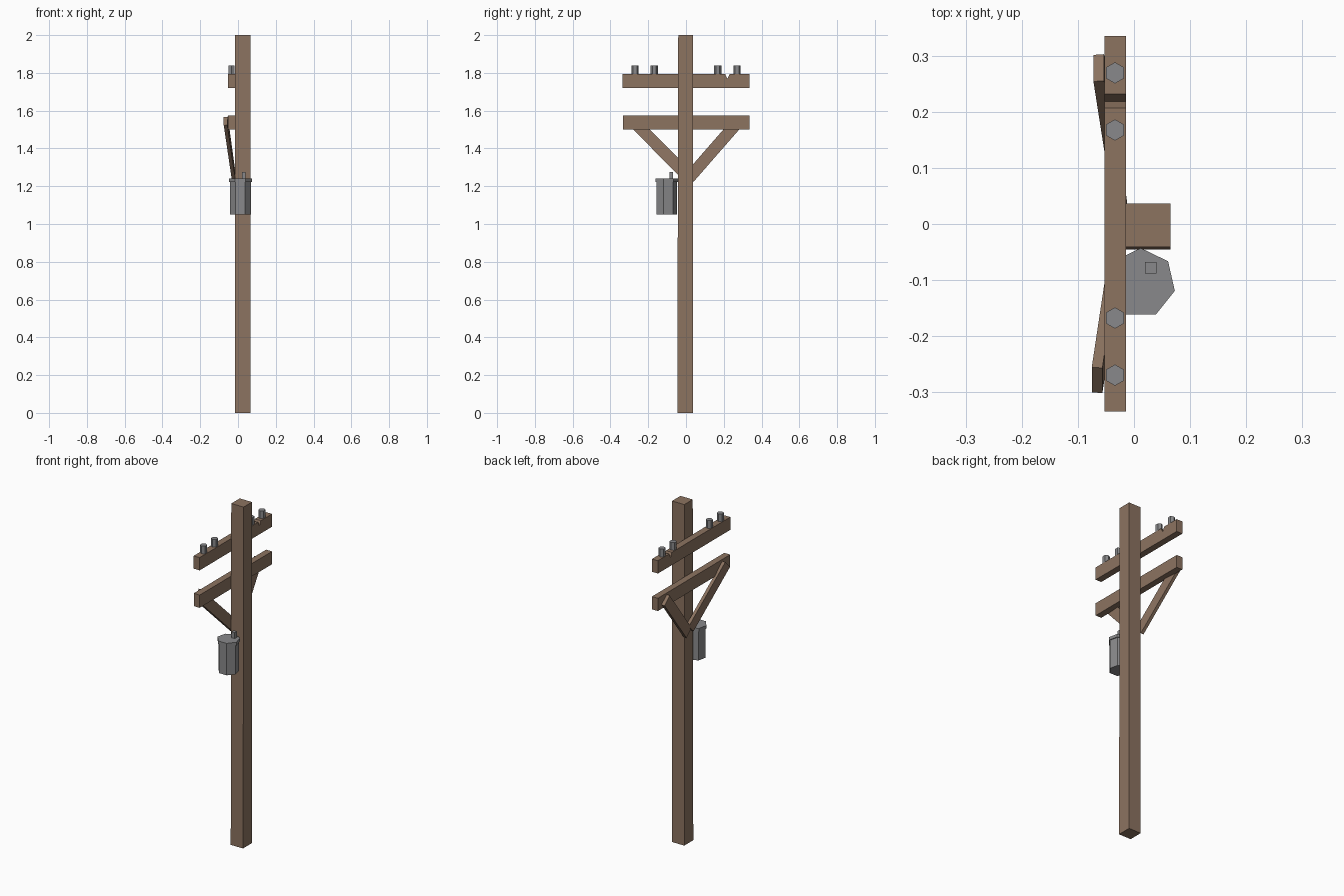
import bpy, bmesh, math
from mathutils import Vector

if "Cube" in bpy.data.objects:
    bpy.data.objects.remove(bpy.data.objects["Cube"])


def material(name, rgb):
    m = bpy.data.materials.new(name)
    m.diffuse_color = (*rgb, 1)
    m.use_nodes = True
    m.node_tree.nodes["Principled BSDF"].inputs["Base Color"].default_value = m.diffuse_color
    return m


WOOD = material("weathered_wood", (0.262, 0.172, 0.118))
METAL = material("grey_metal", (0.25, 0.25, 0.256))


def finish(name, bm, mat):
    bmesh.ops.recalc_face_normals(bm, faces=bm.faces[:])
    me = bpy.data.meshes.new(name)
    bm.to_mesh(me)
    bm.free()
    me.materials.append(mat)
    ob = bpy.data.objects.new(name, me)
    bpy.context.collection.objects.link(ob)
    return ob


def loft(name, bottom, top, mat):
    """Closed solid between two matching outlines."""
    bm = bmesh.new()
    a = [bm.verts.new(p) for p in bottom]
    b = [bm.verts.new(p) for p in top]
    n = len(a)
    bm.faces.new(a)
    bm.faces.new(b)
    for i in range(n):
        j = (i + 1) % n
        bm.faces.new((a[i], a[j], b[j], b[i]))
    return finish(name, bm, mat)


def rect(x0, x1, y0, y1, z):
    return [(x0, y0, z), (x1, y0, z), (x1, y1, z), (x0, y1, z)]


def prism(name, n, r, x, y, z0, z1, mat):
    """Upright n-sided prism with one corner pointing to +y."""
    def ring(z):
        return [(x + r * math.sin(2 * math.pi * i / n),
                 y + r * math.cos(2 * math.pi * i / n), z) for i in range(n)]
    return loft(name, ring(z0), ring(z1), mat)


def crossarm(name, profile):
    return loft(name, [(-0.053, y, z) for y, z in profile],
                [(-0.0145, y, z) for y, z in profile], WOOD)


def brace(name, start, end, width=0.063, thick=0.019):
    """Square-ended plank between two points, flat side to the pole."""
    p, q = Vector(start), Vector(end)
    d = (q - p).normalized()
    side = d.cross(Vector((1, 0, 0))).normalized()
    out = d.cross(side)
    offs = [side * (sx * width / 2) + out * (so * thick / 2)
            for sx, so in ((-1, -1), (1, -1), (1, 1), (-1, 1))]
    return loft(name, [p + o for o in offs], [q + o for o in offs], WOOD)


# Pole, slightly tapered on one side
loft("pole", rect(-0.015, 0.065, -0.046, 0.037, 0),
     rect(-0.015, 0.065, -0.041, 0.037, 2), WOOD)

# Crossarms, the upper one with a chipped notch
crossarm("upper_crossarm", [(-0.335, 1.72), (0.336, 1.72), (0.336, 1.795),
                            (0.232, 1.795), (0.219, 1.768), (0.207, 1.795),
                            (-0.335, 1.795)])
crossarm("lower_crossarm", [(-0.334, 1.50), (0.336, 1.50),
                            (0.336, 1.575), (-0.334, 1.575)])

# Diagonal braces leaning from the pole to behind the lower arm
brace("right_brace", (-0.022, 0.017, 1.245), (-0.063, 0.279, 1.545))
brace("left_brace", (-0.024, 0.0, 1.262), (-0.066, -0.279, 1.545))

# Insulators
for i, y in enumerate((-0.27, -0.168, 0.168, 0.27)):
    prism(f"insulator_{i + 1}", 6, 0.019, -0.034, y, 1.79, 1.84, METAL)

# Transformer can, lid and terminal
prism("transformer_body", 7, 0.057, 0.012, -0.1055, 1.05, 1.224, METAL)
prism("transformer_lid", 7, 0.0625, 0.012, -0.1055, 1.222, 1.24, METAL)
loft("transformer_terminal", rect(0.02, 0.04, -0.088, -0.068, 1.235),
     rect(0.02, 0.04, -0.088, -0.068, 1.275), METAL)
